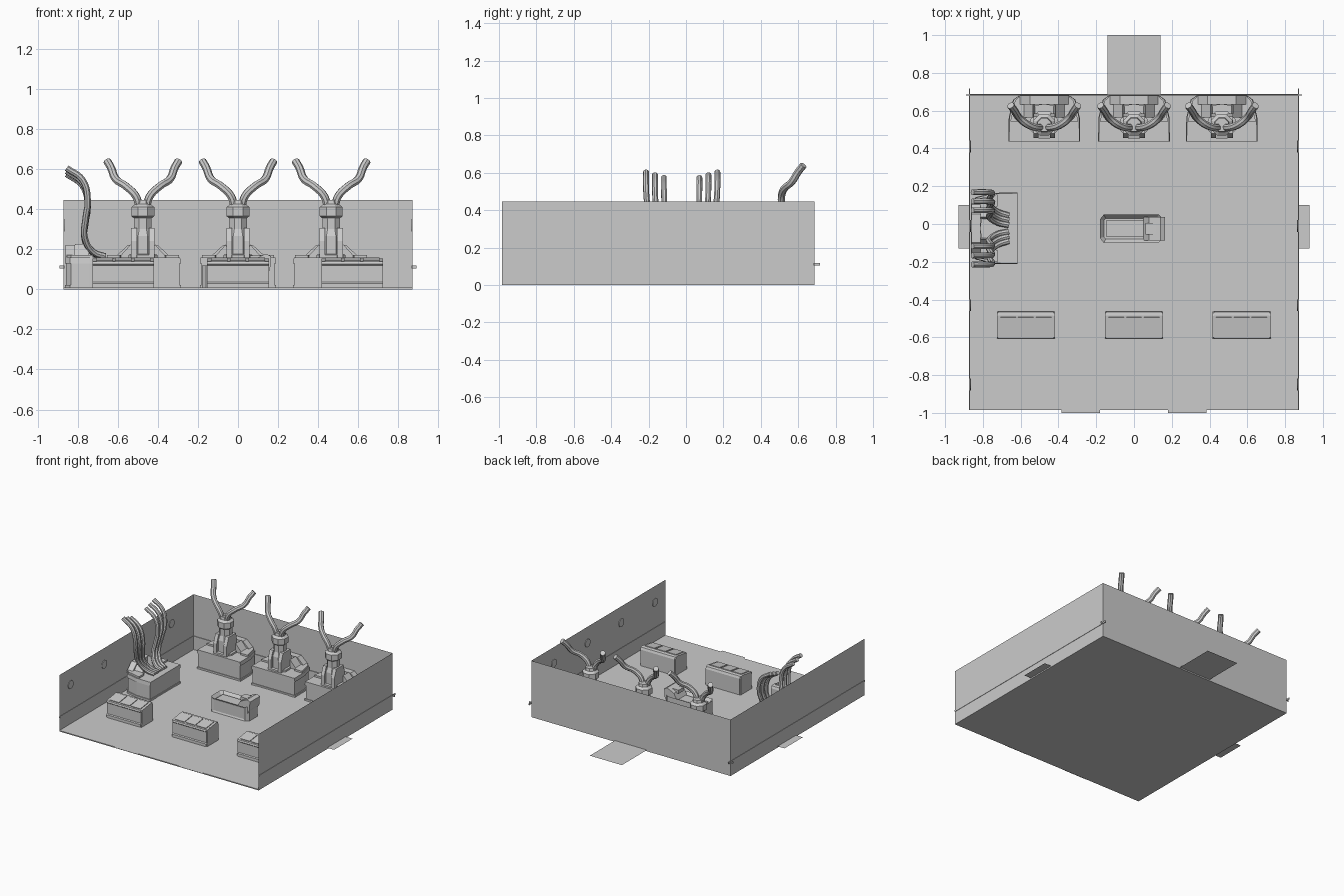
import bpy, bmesh, math
from mathutils import Matrix, Vector

if "Cube" in bpy.data.objects:
    bpy.data.objects.remove(bpy.data.objects["Cube"])

GREY = (0.6, 0.6, 0.6, 1)
mat = bpy.data.materials.new("plain_grey")
mat.use_nodes = True
mat.diffuse_color = GREY
for node in mat.node_tree.nodes:
    if node.type == 'BSDF_PRINCIPLED':
        node.inputs["Base Color"].default_value = GREY


def make(name, verts, faces, matrix=Matrix(), fix=True):
    me = bpy.data.meshes.new(name)
    me.from_pydata([matrix @ Vector(v) for v in verts], [], faces)
    if fix:
        bm = bmesh.new()
        bm.from_mesh(me)
        bmesh.ops.recalc_face_normals(bm, faces=bm.faces)
        bm.to_mesh(me)
        bm.free()
    me.materials.append(mat)
    ob = bpy.data.objects.new(name, me)
    bpy.context.collection.objects.link(ob)
    return ob


def prism(name, outline, lo, hi, axis='z', matrix=Matrix(), taper=1.0):
    """Extrude a 2D outline along an axis, optionally shrinking the far end."""
    def put(a, b, h):
        return {'x': (h, a, b), 'y': (a, h, b), 'z': (a, b, h)}[axis]
    n = len(outline)
    verts = [put(a, b, lo) for a, b in outline]
    verts += [put(a * taper, b, hi) for a, b in outline]
    faces = [range(n), range(n, 2 * n)]
    faces += [(i, (i + 1) % n, n + (i + 1) % n, n + i) for i in range(n)]
    return make(name, verts, faces, matrix)


def box(name, x0, x1, y0, y1, z0, z1, matrix=Matrix()):
    return prism(name, [(x0, y0), (x1, y0), (x1, y1), (x0, y1)], z0, z1, matrix=matrix)


def mirrored(half):
    """Close a right-hand outline with its mirror image across x = 0."""
    return half + [(-x, y) for x, y in reversed(half)]


def lathe(name, profile, sides, matrix):
    verts, faces = [], []
    for r, z in profile:
        for i in range(sides):
            a = math.tau * (i + 0.5) / sides
            verts.append((r * math.cos(a), r * math.sin(a), z))
    for k in range(len(profile) - 1):
        for i in range(sides):
            j = (i + 1) % sides
            faces.append((k * sides + i, k * sides + j, (k + 1) * sides + j, (k + 1) * sides + i))
    faces += [range(sides), range(len(verts) - sides, len(verts))]
    return make(name, verts, faces, matrix)


def tube(name, points, radius):
    cu = bpy.data.curves.new(name, 'CURVE')
    cu.dimensions = '3D'
    cu.bevel_depth = radius
    cu.bevel_resolution = 2
    cu.resolution_u = 5
    cu.use_fill_caps = True
    sp = cu.splines.new('BEZIER')
    sp.bezier_points.add(len(points) - 1)
    for bp, co in zip(sp.bezier_points, points):
        bp.co = co
        bp.handle_left_type = bp.handle_right_type = 'AUTO'
    cu.materials.append(mat)
    ob = bpy.data.objects.new(name, cu)
    bpy.context.collection.objects.link(ob)
    bpy.ops.object.select_all(action='DESELECT')
    ob.select_set(True)
    bpy.context.view_layer.objects.active = ob
    bpy.ops.object.convert(target='MESH')
    bpy.ops.object.shade_smooth_by_angle()


# Room: floor slab, three walls, open front
W, FRONT, BACK, TOP = 0.87, -0.985, 0.687, 0.445
box("floor", -W, W, FRONT, BACK, 0, 0.008)
for side, label in ((-1, "right"), (1, "left")):
    x = side * W
    make(label + "_wall", [(x, FRONT, 0), (x, BACK, 0), (x, BACK, TOP), (x, FRONT, TOP)],
         [(0, 1, 2, 3)], fix=False)
    # Wall rail and round lamps
    box(label + "_rail", x - 0.003, x + 0.003, FRONT, BACK + 0.03, 0.105, 0.118)
    for y in (-0.85, -0.43, -0.01, 0.41):
        spot = Matrix.Translation((x - side * 0.005, y, 0.32)) @ Matrix.Rotation(math.pi / 2, 4, 'Y')
        lathe(label + "_wall_lamp", [(0.032, -0.002), (0.032, 0.002)], 16, spot)
make("back_wall", [(-W, BACK, 0), (W, BACK, 0), (W, BACK, TOP), (-W, BACK, TOP)],
     [(0, 1, 2, 3)], fix=False)
box("back_rail", -W - 0.02, W + 0.02, BACK - 0.006, BACK - 0.001, 0.105, 0.118)

# Corridor marked out on the floor, running out through the doors
path = mirrored([(0.14, 1.0), (0.14, 0.165), (0.205, 0.10), (0.93, 0.10), (0.93, -0.13),
                 (0.445, -0.13), (0.385, -0.20), (0.385, -1.0), (0.18, -1.0),
                 (0.18, -0.19), (0.13, -0.13)])
make("corridor", [(x, y, 0.010) for x, y in reversed(path)], [range(len(path))], fix=False)


# Desk with rounded back, worktop, rim and tapered riser
def desk(matrix):
    plan = mirrored([(0.19, -0.125), (0.188, 0.0), (0.165, 0.095), (0.13, 0.12)])
    inner = [(x * 0.965, y * 0.96) for x, y in plan]
    prism("desk_plinth", plan, 0.008, 0.022, matrix=matrix)
    prism("desk_body", inner, 0.022, 0.13, matrix=matrix)
    prism("desk_worktop", plan, 0.13, 0.158, matrix=matrix, taper=0.98)
    arc = [(0.115 * math.cos(t * math.pi / 8), -0.02 + 0.09 * math.sin(t * math.pi / 8))
           for t in range(9)]
    rim = [(-0.18, -0.02), (-0.155, 0.09), (-0.125, 0.117),
           (0.125, 0.117), (0.155, 0.09), (0.18, -0.02)] + arc
    prism("desk_rim", rim, 0.158, 0.172, matrix=matrix)
    prism("desk_riser", [(-0.135, 0.165), (0.135, 0.165), (0.075, 0.22), (-0.075, 0.22)],
          0.07, 0.118, axis='y', matrix=matrix)
    for s in (-1, 1):
        prism("desk_fin", [(s * 0.05, 0.158), (s * 0.12, 0.158), (s * 0.06, 0.225)],
              0.0, 0.07, axis='y', matrix=matrix)


# Three desks along the back, each with a column and two curling arms
column = [(0.078, 0.158), (0.078, 0.172), (0.062, 0.176), (0.062, 0.265), (0.048, 0.30),
          (0.048, 0.355), (0.062, 0.365), (0.062, 0.41), (0.042, 0.425), (0.038, 0.445)]
for cx in (-0.475, 0.0, 0.465):
    desk(Matrix.Translation((cx, 0.563, 0)))
    at = Matrix.Translation((cx, 0.525, 0))
    lathe("column", column, 8, at)
    for s in (-1, 1):
        prism("column_buttress", [(-0.07, 0.158), (-0.07, 0.24), (-0.045, 0.305),
                                  (0.045, 0.305), (0.06, 0.24), (0.06, 0.158)],
              s * 0.03, s * 0.058, axis='x', matrix=at)
        arm = [(0.018, 0.515, 0.41), (0.035, 0.51, 0.465), (0.085, 0.525, 0.515),
               (0.135, 0.565, 0.55), (0.158, 0.60, 0.605), (0.178, 0.628, 0.64)]
        tube("curling_arm", [(cx + s * x, y, z) for x, y, z in arm], 0.02)

# Side desk against the wall with six long tentacles
side_y = -0.023
desk(Matrix.Translation((-0.743, side_y, 0)) @ Matrix.Rotation(math.pi / 2, 4, 'Z'))
for s in (-1, 1):
    for i in range(3):
        start, end, drop = 0.018 + 0.025 * i, 0.095 + 0.048 * i, 0.015 * (2 - i)
        sweep = [(-0.665, 0, 0.165), (-0.72, 0.15, 0.185), (-0.765, 0.5, 0.26),
                 (-0.76, 0.8, 0.36), (-0.75, 0.95, 0.44), (-0.775, 1, 0.545), (-0.855, 1, 0.605)]
        tube("tentacle", [(x, side_y + s * (start + (end - start) * t), z - drop * t)
                          for x, t, z in sweep], 0.016)

# Front benches with a sloped top and three panels
bench = [(-0.075, 0.008), (-0.075, 0.03), (-0.068, 0.036), (-0.068, 0.12), (-0.074, 0.126),
         (-0.07, 0.138), (0.05, 0.155), (0.068, 0.152), (0.075, 0.135), (0.075, 0.008)]
slope = math.atan2(0.017, 0.12)
for cx in (-0.572, 0.0, 0.57):
    at = Matrix.Translation((cx, -0.535, 0))
    prism("bench", bench, -0.147, 0.147, axis='x', matrix=at)
    for s in (-1, 1):
        prism("bench_end", [(y * 0.94, z) for y, z in bench], s * 0.147, s * 0.154,
              axis='x', matrix=at)
    tilt = at @ Matrix.Translation((0, -0.008, 0.147)) @ Matrix.Rotation(slope, 4, 'X')
    for k in (-1, 0, 1):
        x = k * 0.094
        box("bench_panel", x - 0.041, x + 0.041, -0.05, 0.05, -0.002, 0.005, tilt)

# Central couch: hollowed body, front panel and raised head
at = Matrix.Translation((0, -0.025, 0))
plan = [(-0.16, -0.075), (0.13, -0.075), (0.155, -0.05), (0.155, 0.05), (0.13, 0.075),
        (-0.16, 0.075), (-0.18, 0.05), (-0.18, -0.05)]
couch = prism("couch_body", plan, 0.008, 0.12, matrix=at)
bm = bmesh.new()
bm.from_mesh(couch.data)
top = [f for f in bm.faces if f.normal.z > 0.9]
bmesh.ops.inset_region(bm, faces=top, thickness=0.022)
for v in top[0].verts:
    v.co.z -= 0.025
front = [f for f in bm.faces if f.normal.y < -0.9]
bmesh.ops.inset_region(bm, faces=front, thickness=0.02, depth=-0.006)
bm.to_mesh(couch.data)
bm.free()
prism("couch_head", [(0.05, 0.095), (0.08, 0.15), (0.14, 0.178), (0.165, 0.165), (0.16, 0.10),
                     (0.14, 0.06)], -0.062, 0.062, axis='y', matrix=at)
box("couch_pillow", 0.06, 0.115, -0.03, 0.03, 0.14, 0.168, at)
box("couch_pad", -0.145, 0.05, -0.045, 0.045, 0.093, 0.104, at)
